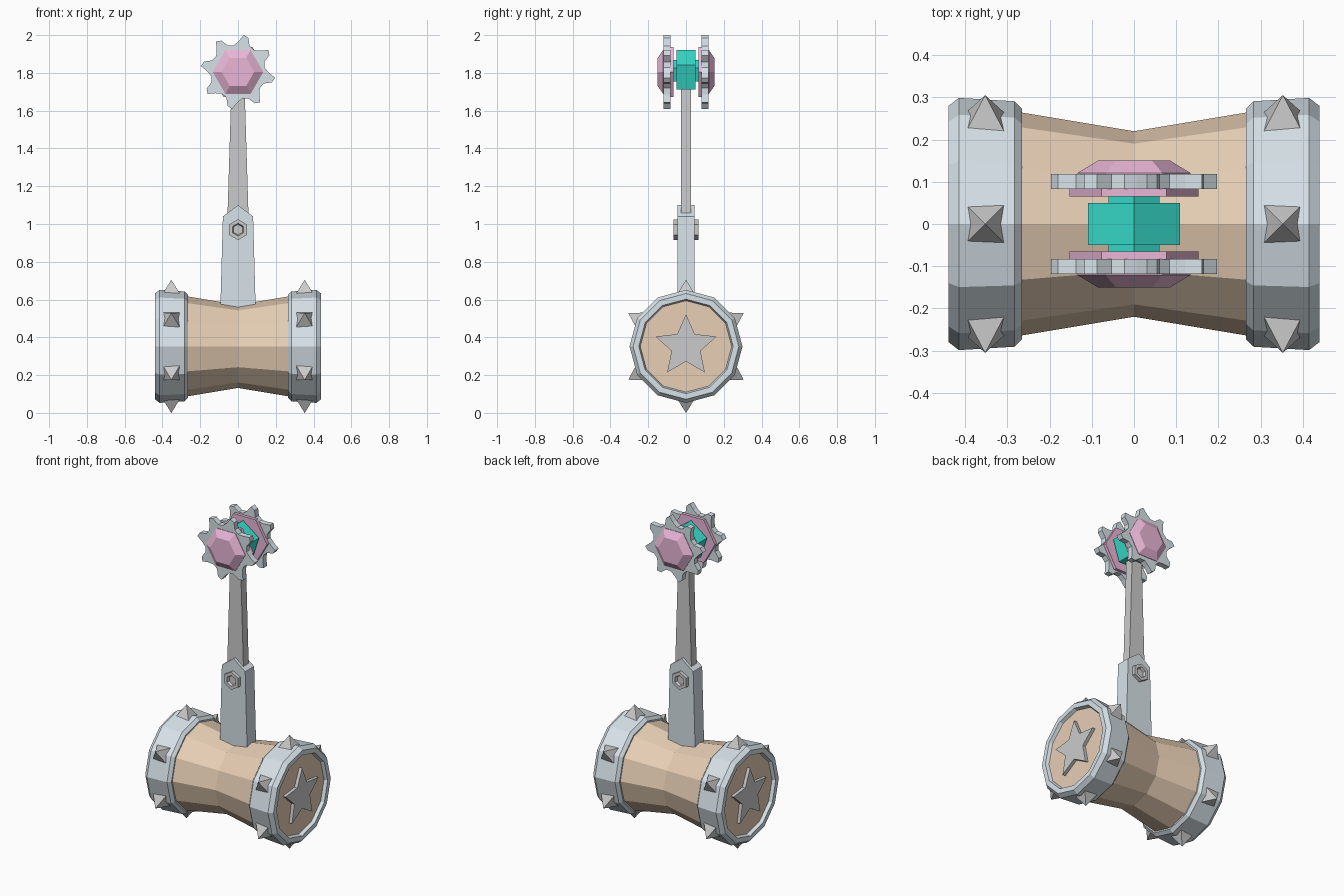
import bpy, bmesh
from math import sin, cos, radians, pi

if "Cube" in bpy.data.objects:
    bpy.data.objects.remove(bpy.data.objects["Cube"])


def material(name, rgb):
    m = bpy.data.materials.new(name)
    m.diffuse_color = (*rgb, 1)
    m.use_nodes = True
    m.node_tree.nodes["Principled BSDF"].inputs["Base Color"].default_value = m.diffuse_color
    return m


TAN = material("tan wood", (0.80, 0.62, 0.46))
STEEL = material("pale steel", (0.68, 0.76, 0.81))
PINK = material("pink gem", (0.82, 0.47, 0.68))
TEAL = material("teal", (0.04, 0.75, 0.62))
HEAD_Z, POMMEL_Z = 0.352, 1.805


def loft(name, rings, mat=None, closed=False):
    """Bridge equal-length point loops; cap the ends, or join last to first."""
    bm = bmesh.new()
    loops = [[bm.verts.new(p) for p in ring] for ring in rings]
    n = len(loops[0])
    pairs = list(zip(loops, loops[1:])) + ([(loops[-1], loops[0])] if closed else [])
    for a, b in pairs:
        for i in range(n):
            j = (i + 1) % n
            bm.faces.new((a[i], a[j], b[j], b[i]))
    if not closed:
        bm.faces.new(loops[0])
        bm.faces.new(loops[-1])
    bmesh.ops.recalc_face_normals(bm, faces=bm.faces[:])
    me = bpy.data.meshes.new(name)
    bm.to_mesh(me)
    bm.free()
    if mat:
        me.materials.append(mat)
    ob = bpy.data.objects.new(name, me)
    bpy.context.collection.objects.link(ob)
    return ob


def polar(points, axis, along, z):
    """Place (degrees, radius) points in the plane across x or y."""
    out = []
    for deg, r in points:
        c, s = r * cos(radians(deg)), r * sin(radians(deg))
        out.append((along, c, z + s) if axis == 'x' else (c, along, z + s))
    return out


def turned(name, sides, profile, axis, z, mat=None, phase=0, closed=False):
    """Faceted turned solid from a (position along axis, radius) profile."""
    rings = [polar([(phase + 360 * i / sides, r) for i in range(sides)], axis, a, z)
             for a, r in profile]
    return loft(name, rings, mat, closed)


def side_name(s, a, b):
    return a if s < 0 else b


# Waisted wooden head
turned("head_barrel", 12, [(-0.42, 0.25), (-0.40, 0.265), (-0.27, 0.265), (0, 0.22),
                           (0.27, 0.265), (0.40, 0.265), (0.42, 0.25)], 'x', HEAD_Z, TAN)

star = [(90 + 36 * i, 0.17 if i % 2 == 0 else 0.08) for i in range(10)]
for s in (-1, 1):
    tag = side_name(s, "left", "right")
    # Metal band with bevelled rims
    band = [(0.265, 0.255), (0.265, 0.273), (0.283, 0.291), (0.415, 0.299),
            (0.44, 0.28), (0.44, 0.25), (0.415, 0.24)]
    turned(tag + "_band", 12, [(s * a, r) for a, r in band], 'x', HEAD_Z, STEEL, closed=True)
    # Raised star on the striking face
    loft(tag + "_star", [polar(star, 'x', s * a, HEAD_Z) for a in (0.41, 0.44)])
    # Six pyramid spikes around the band
    for k in range(6):
        t = radians(30 + 60 * k)
        rings = []
        for r, h in ((0.265, 0.054), (0.352, 0.0005)):
            rings.append([(s * 0.353 + h * u,
                           r * cos(t) - h * v * sin(t),
                           HEAD_Z + r * sin(t) + h * v * cos(t))
                          for u, v in ((-1, -1), (1, -1), (1, 1), (-1, 1))])
        loft(f"{tag}_spike_{k + 1}", rings)

# Socket plate with a pointed top
socket = [(-0.095, 0.50), (0.095, 0.50), (0.08, 1.04), (0, 1.10), (-0.08, 1.04)]
loft("handle_socket", [[(x, y, z) for x, z in socket] for y in (-0.044, 0.044)], STEEL)

# Hexagonal bolt with recessed ends
turned("socket_bolt", 6, [(-0.05, 0.028), (-0.066, 0.034), (-0.066, 0.055),
                          (0.066, 0.055), (0.066, 0.034), (0.05, 0.028)],
       'y', 0.97, phase=30)

# Tapered handle bar
loft("handle", [[(u * w, v * 0.026, z) for u, v in ((-1, -1), (1, -1), (1, 1), (-1, 1))]
                for z, w in ((1.0, 0.057), (1.75, 0.034))])

# Pentagonal hub and its axle between the gears
turned("pommel_hub", 5, [(-0.05, 0.115), (0.05, 0.115)], 'y', POMMEL_Z, TEAL, 90)
turned("pommel_axle", 5, [(-0.09, 0.064), (0.09, 0.064)], 'y', POMMEL_Z, TEAL, 90)

# Toothed discs with hexagonal gems
tooth = [(-13, 0.150), (-6, 0.188), (2, 0.199), (9, 0.165), (20, 0.143)]
gear = [(79 + 45 * k + d, r) for k in range(8) for d, r in tooth]
for s in (-1, 1):
    tag = side_name(s, "front", "back")
    loft(tag + "_gear", [polar(gear, 'y', s * a, POMMEL_Z) for a in (0.083, 0.118)], STEEL)
    turned(tag + "_gem_backing", 6, [(s * 0.065, 0.153), (s * 0.084, 0.153)],
           'y', POMMEL_Z, PINK)
    turned(tag + "_gem", 6, [(s * 0.10, 0.134), (s * 0.121, 0.134), (s * 0.15, 0.086)],
           'y', POMMEL_Z, PINK)
